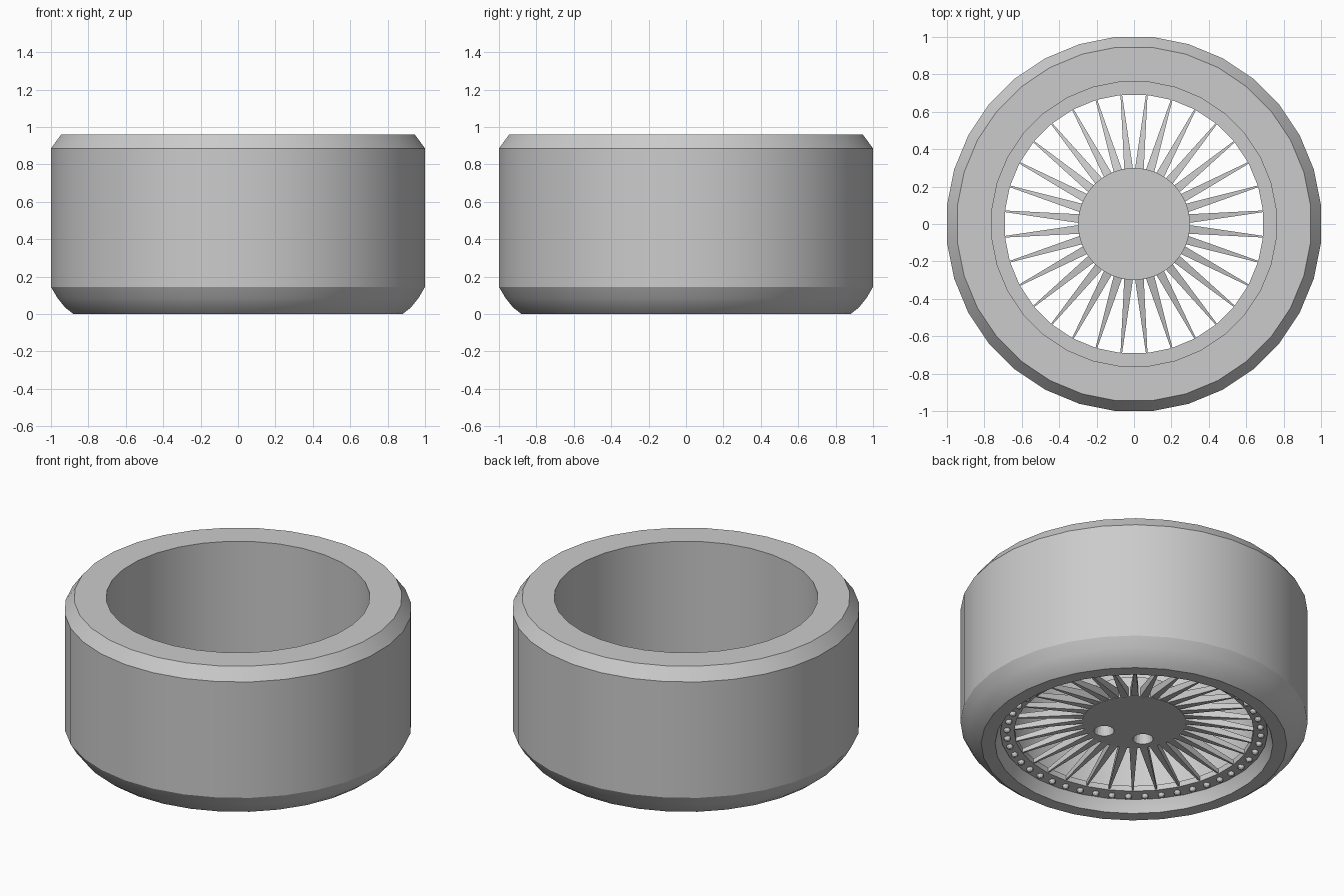
import bpy, bmesh, math
from mathutils import Matrix, Vector

if "Cube" in bpy.data.objects:
    bpy.data.objects.remove(bpy.data.objects["Cube"])

SIDES = 32
STEP = 2 * math.pi / SIDES
GROW = 1 / math.cos(STEP / 2)      # keeps the flats of the polygon at full radius

grey = bpy.data.materials.new("plain grey")
grey.diffuse_color = (0.6, 0.6, 0.6, 1)
grey.use_nodes = True
grey.node_tree.nodes["Principled BSDF"].inputs["Base Color"].default_value = grey.diffuse_color


def finish(name, bm, smooth=True):
    bmesh.ops.recalc_face_normals(bm, faces=bm.faces[:])
    me = bpy.data.meshes.new(name)
    bm.to_mesh(me)
    bm.free()
    me.materials.append(grey)
    ob = bpy.data.objects.new(name, me)
    bpy.context.collection.objects.link(ob)
    if smooth:
        bpy.ops.object.select_all(action='DESELECT')
        ob.select_set(True)
        bpy.context.view_layer.objects.active = ob
        bpy.ops.object.shade_smooth_by_angle(angle=math.radians(25))
    return ob


def lathe(name, profile):
    """Revolve a closed (radius, height) profile around z."""
    bm = bmesh.new()
    rings = []
    for i in range(SIDES):
        a = (i + 0.5) * STEP
        rings.append([bm.verts.new((r * GROW * math.cos(a), r * GROW * math.sin(a), z))
                      for r, z in profile])
    n = len(profile)
    for i in range(SIDES):
        p, q = rings[i], rings[(i + 1) % SIDES]
        for j in range(n):
            k = (j + 1) % n
            bm.faces.new((p[j], q[j], q[k], p[k]))
    return finish(name, bm)


# tyre: rounded lower shoulder, bevelled upper shoulder, straight bore
lathe("tyre", [(0.80, 0), (0.88, 0), (0.925, 0.035), (0.965, 0.085), (1, 0.145),
               (1, 0.885), (0.945, 0.96), (0.76, 0.96), (0.76, 0.10), (0.775, 0.08)])

# rim: flat ring inside the bore that carries the spokes and bolts
lathe("rim_ring", [(0.69, 0.085), (0.77, 0.075), (0.77, 0.12), (0.69, 0.12)])

# rim bolts
bm = bmesh.new()
for i in range(48):
    a = 2 * math.pi * i / 48
    bmesh.ops.create_uvsphere(bm, u_segments=10, v_segments=6, radius=0.02,
                              matrix=Matrix.Translation((0.735 * math.cos(a),
                                                         0.735 * math.sin(a), 0.075)))
finish("rim_bolts", bm)

# spokes: tapered blades, wide at the hub and pointed at the rim
bm = bmesh.new()
for i in range(SIDES):
    rot = Matrix.Rotation((i + 0.5) * STEP, 3, 'Z')
    quads = []
    for r, w, z, t in ((0.28, 0.024, 0.15, 0.06), (0.70, 0.004, 0.09, 0.025)):
        quads.append([bm.verts.new(rot @ Vector(c)) for c in
                      ((r, -w, z), (r, w, z), (r, w, z + t), (r, -w, z + t))])
    a, b = quads
    bm.faces.new(a)
    bm.faces.new(b)
    for j in range(4):
        k = (j + 1) % 4
        bm.faces.new((a[j], a[k], b[k], b[j]))
finish("spokes", bm, smooth=False)

# hub drum
bm = bmesh.new()
bmesh.ops.create_cone(bm, cap_ends=True, segments=SIDES, radius1=0.3, radius2=0.3,
                      depth=0.13, matrix=Matrix.Translation((0, 0, 0.21)))
hub = finish("hub", bm)

# bolt pockets cut into the underside of the hub
bm = bmesh.new()
for deg in (215, 290):
    a = math.radians(deg)
    bmesh.ops.create_cone(bm, cap_ends=True, segments=20, radius1=0.063, radius2=0.045,
                          depth=0.1, matrix=Matrix.Translation((0.2 * math.cos(a),
                                                                0.2 * math.sin(a), 0.17)))
cutter = finish("pocket_cutter", bm, smooth=False)
cutter.hide_render = True
cutter.hide_viewport = True
cut = hub.modifiers.new("pockets", 'BOOLEAN')
cut.operation = 'DIFFERENCE'
cut.object = cutter
cut.solver = 'EXACT'
